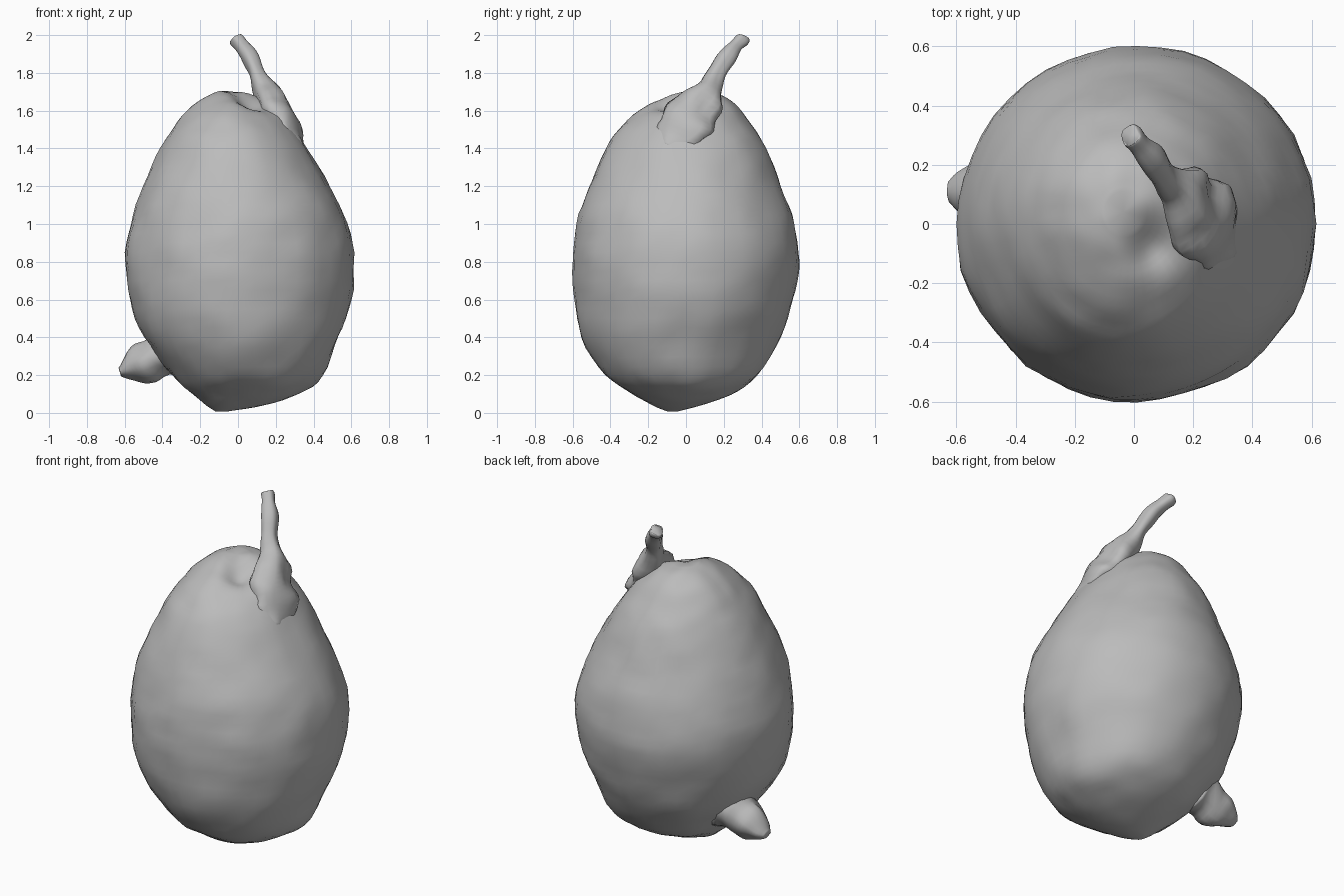
import bpy, bmesh, math
from mathutils import Vector, noise

if "Cube" in bpy.data.objects:
    bpy.data.objects.remove(bpy.data.objects["Cube"])

grey = bpy.data.materials.new("neutral grey")
grey.diffuse_color = (0.5, 0.5, 0.5, 1)
grey.use_nodes = True
grey.node_tree.nodes["Principled BSDF"].inputs["Base Color"].default_value = grey.diffuse_color


def spline(keys, steps):
    """Catmull-Rom interpolation through rows of numbers."""
    out = []
    n = len(keys)
    for i in range(n - 1):
        a, b, c, d = keys[max(i - 1, 0)], keys[i], keys[i + 1], keys[min(i + 2, n - 1)]
        for s in range(steps):
            t = s / steps
            out.append([0.5 * (2 * q + (r - p) * t + (2 * p - 5 * q + 4 * r - u) * t * t
                               + (3 * q - p - 3 * r + u) * t ** 3)
                        for p, q, r, u in zip(a, b, c, d)])
    return out + [list(keys[-1])]


def skin(name, rings):
    """Mesh object from rings of points, closed at both ends."""
    bm = bmesh.new()
    loops = [[bm.verts.new(p) for p in ring] for ring in rings]
    n = len(loops[0])
    for lo, hi in zip(loops, loops[1:]):
        for i in range(n):
            j = (i + 1) % n
            bm.faces.new((lo[i], lo[j], hi[j], hi[i]))
    for loop, ring in ((loops[0], rings[0]), (loops[-1], rings[-1])):
        mid = bm.verts.new(sum((Vector(p) for p in ring), Vector()) / n)
        for i in range(n):
            bm.faces.new((loop[i], loop[(i + 1) % n], mid))
    bmesh.ops.recalc_face_normals(bm, faces=bm.faces)
    for f in bm.faces:
        f.smooth = True
    me = bpy.data.meshes.new(name)
    bm.to_mesh(me)
    bm.free()
    me.materials.append(grey)
    ob = bpy.data.objects.new(name, me)
    bpy.context.collection.objects.link(ob)
    return ob


# Fruit body: cross-section extents by height (z, xmin, xmax, ymin, ymax)
body_keys = [
    (0.008, -0.12, -0.05, -0.10, -0.04),
    (0.04, -0.17, 0.14, -0.18, 0.08),
    (0.10, -0.24, 0.33, -0.29, 0.24),
    (0.20, -0.35, 0.45, -0.43, 0.38),
    (0.40, -0.50, 0.54, -0.55, 0.50),
    (0.60, -0.57, 0.60, -0.59, 0.565),
    (0.80, -0.60, 0.62, -0.60, 0.60),
    (1.00, -0.565, 0.58, -0.575, 0.57),
    (1.20, -0.50, 0.485, -0.515, 0.505),
    (1.40, -0.41, 0.37, -0.42, 0.425),
    (1.52, -0.335, 0.285, -0.335, 0.36),
    (1.62, -0.25, 0.20, -0.22, 0.28),
    (1.68, -0.16, 0.12, -0.12, 0.20),
    (1.705, -0.10, 0.03, -0.03, 0.11),
]
SEG = 48
rings = []
for z, x0, x1, y0, y1 in spline(body_keys, 4):
    ring = []
    for i in range(SEG):
        a = math.tau * i / SEG
        p = Vector(((x0 + x1) / 2 + (x1 - x0) / 2 * math.cos(a),
                    (y0 + y1) / 2 + (y1 - y0) / 2 * math.sin(a), z))
        # lumpy skin, pushed outwards from the core
        out = (p - Vector((0, 0, 0.8))).normalized()
        bump = 0.012 * noise.noise(p * 4.5) + 0.008 * noise.noise(p * 10)
        p += out * bump * min(1, z / 0.15)
        # hollow beside the stem
        if z > 1.2:
            d2 = (p.x - 0.07) ** 2 + (p.y + 0.07) ** 2
            p.z -= 0.075 * math.exp(-d2 / 0.009)
        p.z = max(p.z, 0)
        ring.append(p)
    rings.append(ring)
skin("fruit_body", rings)


def stalk(name, keys, ridge, flat_dir, seg=16):
    """Ridged tube; rows are x, y, z, radius, thickness along flat_dir."""
    rows = spline(keys, 4)
    rings = []
    for k, row in enumerate(rows):
        c = Vector(row[:3])
        tan = (Vector(rows[min(k + 1, len(rows) - 1)][:3])
               - Vector(rows[max(k - 1, 0)][:3])).normalized()
        v = Vector(flat_dir)
        v = (v - tan * v.dot(tan)).normalized()
        u = v.cross(tan)
        ring = []
        for i in range(seg):
            a = math.tau * i / seg
            w = 1 + ridge * math.cos(4 * a + 0.6)
            p = c + w * (u * math.cos(a) * row[3] + v * math.sin(a) * row[4])
            p += (p - c) * 0.35 * noise.noise(p * 9)
            ring.append(p)
        rings.append(ring)
    return skin(name, rings)


# Stem with its broad flattened foot clasping the shoulder
stalk("stem", [
    (0.335, -0.10, 1.405, 0.030, 0.015),
    (0.29, -0.055, 1.46, 0.115, 0.05),
    (0.235, 0.00, 1.54, 0.145, 0.085),
    (0.19, 0.06, 1.62, 0.115, 0.085),
    (0.135, 0.125, 1.71, 0.068, 0.065),
    (0.10, 0.165, 1.80, 0.050, 0.050),
    (0.06, 0.22, 1.89, 0.045, 0.045),
    (0.02, 0.265, 1.945, 0.036, 0.036),
    (-0.005, 0.295, 1.975, 0.038, 0.036),
    (-0.012, 0.30, 1.985, 0.030, 0.030),
], 0.07, (0.75, 0.0, 0.65))

# Small nub low on the left side
stalk("side_nub", [
    (-0.36, 0.095, 0.325, 0.15, 0.14),
    (-0.46, 0.10, 0.285, 0.115, 0.115),
    (-0.54, 0.105, 0.25, 0.09, 0.085),
    (-0.595, 0.11, 0.225, 0.07, 0.05),
    (-0.625, 0.11, 0.215, 0.04, 0.025),
], 0.06, (0, 0, 1))
